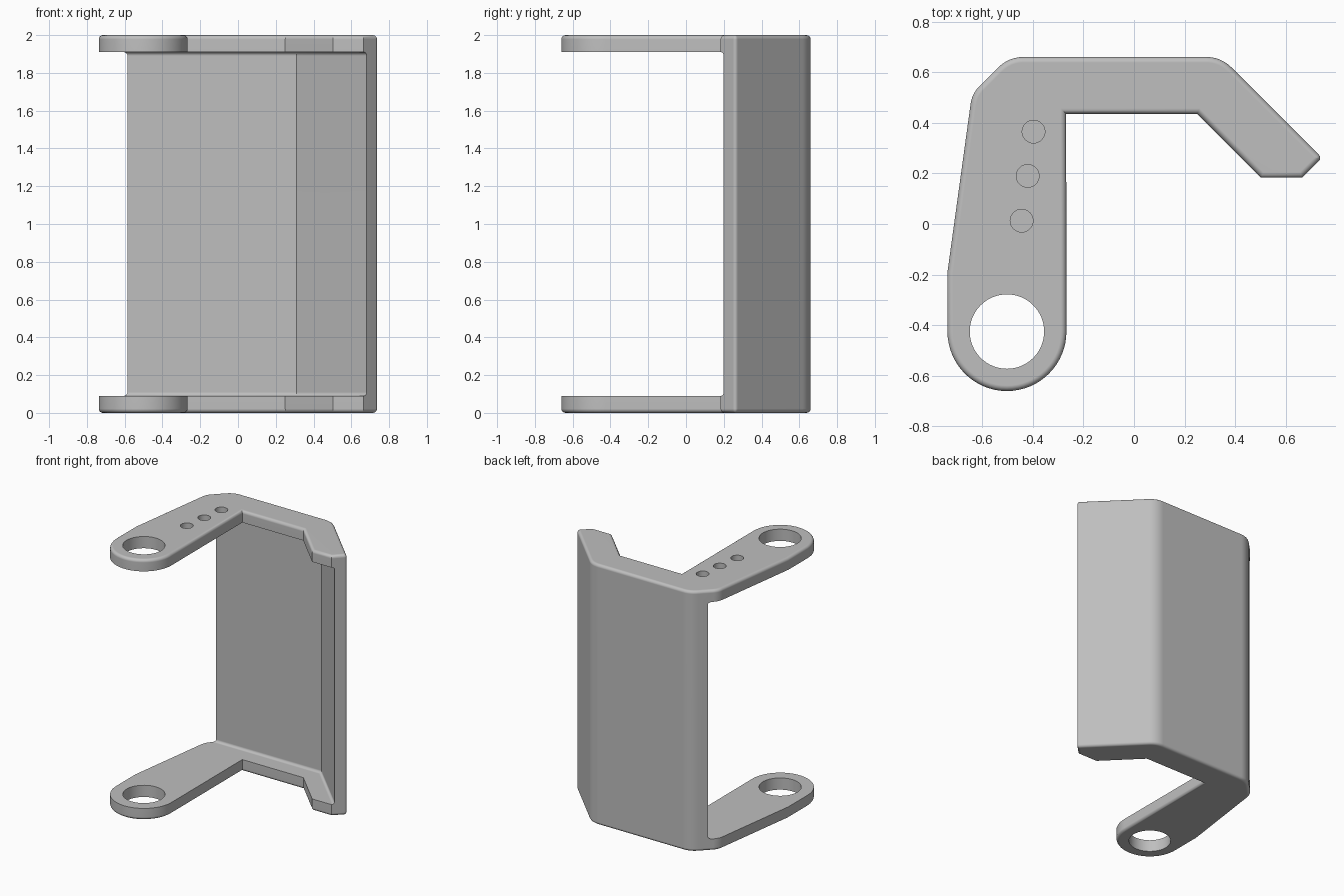
import bpy, bmesh
from math import cos, sin, pi, radians
from mathutils import Vector

cube = bpy.data.objects.get("Cube")
if cube:
    bpy.data.objects.remove(cube, do_unlink=True)

HEIGHT, PLATE = 2.0, 0.09
RING = Vector((-0.502, -0.425))
RING_RADIUS, BORE = 0.235, 0.147


def rounded(points, steps=6):
    """Outline from (x, y, tangent length) corners, rounding those above zero."""
    out = []
    for i, (x, y, t) in enumerate(points):
        p = Vector((x, y))
        if t == 0:
            out.append(p)
            continue
        prev = Vector(points[i - 1][:2])
        after = Vector(points[(i + 1) % len(points)][:2])
        a = p + (prev - p).normalized() * t
        b = p + (after - p).normalized() * t
        for k in range(steps + 1):
            s = k / steps
            out.append(a * (1 - s) ** 2 + p * 2 * s * (1 - s) + b * s * s)
    return out


def prism(name, outline, z0, z1, bevel=0, segments=4):
    """Vertical prism, with optional rounding of its top and bottom rims."""
    bm = bmesh.new()
    base = bm.faces.new([bm.verts.new((p[0], p[1], z0)) for p in outline])
    ext = bmesh.ops.extrude_face_region(bm, geom=[base])["geom"]
    verts = [v for v in ext if isinstance(v, bmesh.types.BMVert)]
    bmesh.ops.translate(bm, verts=verts, vec=(0, 0, z1 - z0))
    bmesh.ops.recalc_face_normals(bm, faces=bm.faces)
    if bevel:
        rims = [e for e in bm.edges if abs(e.verts[0].co.z - e.verts[1].co.z) < 1e-5]
        bmesh.ops.bevel(bm, geom=rims, offset=bevel, offset_type='OFFSET',
                        segments=segments, profile=0.5, affect='EDGES')
    mesh = bpy.data.meshes.new(name)
    bm.to_mesh(mesh)
    bm.free()
    obj = bpy.data.objects.new(name, mesh)
    bpy.context.collection.objects.link(obj)
    return obj


def circle(center, radius, n):
    return [(center[0] + radius * cos(2 * pi * k / n),
             center[1] + radius * sin(2 * pi * k / n)) for k in range(n)]


# Full-height solid: rounded arm end, straight back and angled side
corners = [
    (-0.268, 0.435, 0), (0.25, 0.435, 0), (0.502, 0.183, 0), (0.665, 0.183, 0),
    (0.743, 0.261, 0.02), (0.344, 0.66, 0.06),
    (-0.495, 0.66, 0.06), (-0.64, 0.515, 0.04), (-0.737, -0.19, 0),
]
outline = rounded(corners)
for k in range(33):
    a = pi + pi * k / 32
    outline.append(RING + RING_RADIUS * Vector((cos(a), sin(a))))
bracket = prism("bracket", outline, 0, HEIGHT, 0.022)

# Space between the plates, leaving the wall with a soft inner fillet
space = [(-1.5, -1.5), (2.381, -1.5), (0.311, 0.57), (-1.5, 0.57)]
cutters = [prism("space_cutter", space, PLATE, HEIGHT - PLATE, 0.02)]

# Large bore through both arms, three small holes in the upper arm only
cutters.append(prism("bore_cutter", circle(RING, BORE, 64), -0.1, HEIGHT + 0.1))
for center in [(-0.397, 0.365), (-0.42, 0.19), (-0.444, 0.013)]:
    cutters.append(prism("hole_cutter", circle(center, 0.045, 32),
                         HEIGHT - 0.2, HEIGHT + 0.1))

for cutter in cutters:
    cutter.hide_render = True
    mod = bracket.modifiers.new("cut", 'BOOLEAN')
    mod.operation = 'DIFFERENCE'
    mod.solver = 'EXACT'
    mod.object = cutter

# Bake the cuts and drop the cutters
bpy.context.view_layer.update()
graph = bpy.context.evaluated_depsgraph_get()
result = bpy.data.meshes.new_from_object(bracket.evaluated_get(graph))
bracket.modifiers.clear()
bracket.data = result
for cutter in cutters:
    bpy.data.objects.remove(cutter, do_unlink=True)

# Single grey finish
grey = bpy.data.materials.new("plain grey")
grey.use_nodes = True
color = (0.52, 0.52, 0.52, 1)
grey.diffuse_color = color
grey.node_tree.nodes["Principled BSDF"].inputs["Base Color"].default_value = color
result.materials.clear()
result.materials.append(grey)

# Smooth rounded edges, flat broad faces
for obj in bpy.context.selected_objects:
    obj.select_set(False)
bracket.select_set(True)
bpy.context.view_layer.objects.active = bracket
bpy.ops.object.shade_smooth_by_angle(angle=radians(30))
weighted = bracket.modifiers.new("even_shading", 'WEIGHTED_NORMAL')
weighted.keep_sharp = True
